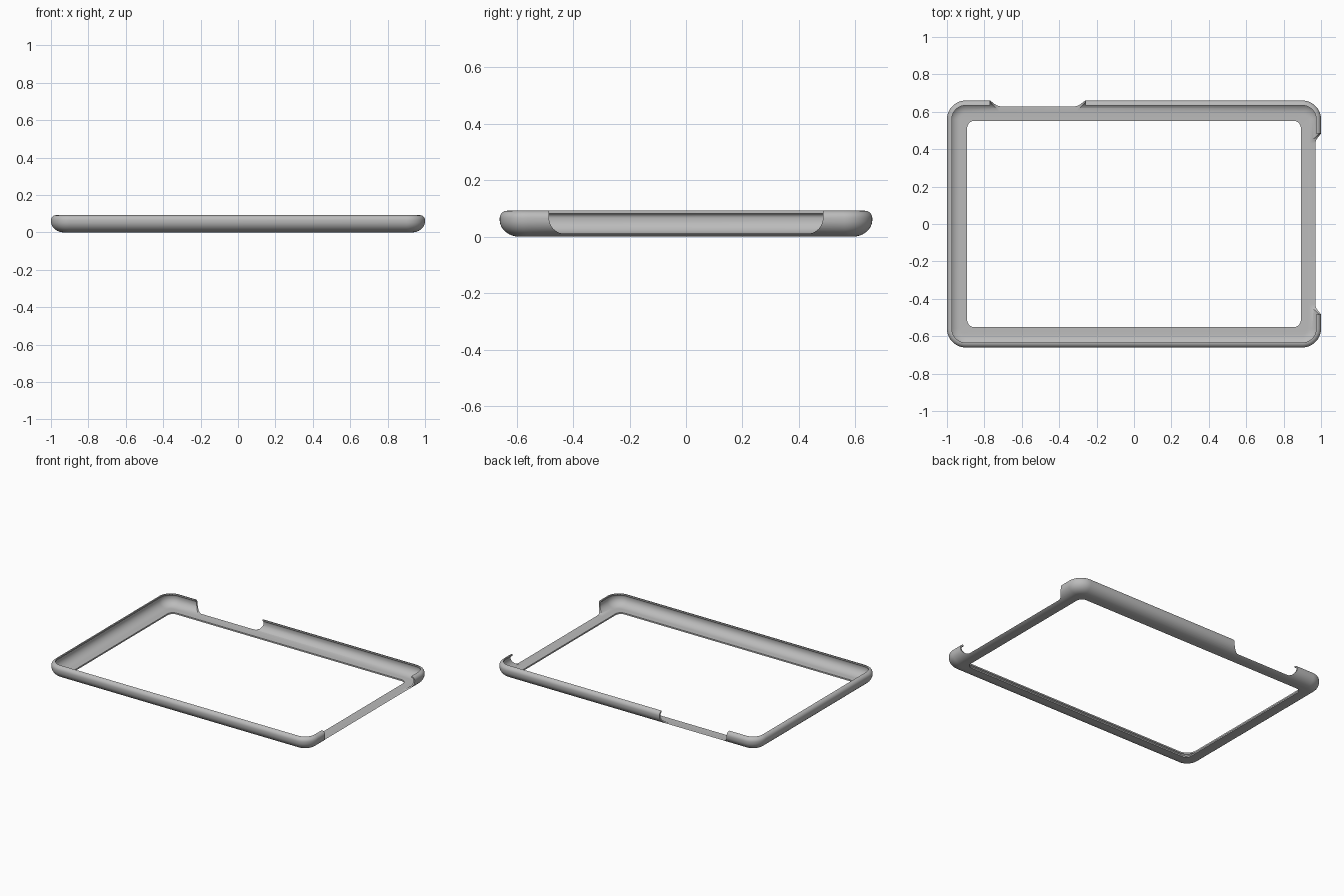
import bpy, bmesh, math

if "Cube" in bpy.data.objects:
    bpy.data.objects.remove(bpy.data.objects["Cube"])

HX, HY, H = 1.0, 0.66, 0.092

grey = bpy.data.materials.new("case grey")
grey.diffuse_color = (0.5, 0.5, 0.5, 1)
grey.use_nodes = True
grey.node_tree.nodes["Principled BSDF"].inputs["Base Color"].default_value = grey.diffuse_color


def new_object(name, bm):
    bmesh.ops.recalc_face_normals(bm, faces=bm.faces[:])
    mesh = bpy.data.meshes.new(name)
    bm.to_mesh(mesh)
    bm.free()
    mesh.materials.append(grey)
    ob = bpy.data.objects.new(name, mesh)
    bpy.context.collection.objects.link(ob)
    return ob


def arc(cx, cz, rx, rz, a0, a1, n):
    angles = [math.radians(a0 + (a1 - a0) * i / n) for i in range(n + 1)]
    return [(cx + rx * math.cos(a), cz + rz * math.sin(a)) for a in angles]


def rounded_loop(inset, n=12):
    """Rounded rectangle, drawn in from the outer edge."""
    r = max(0.1 - inset, 0.04)
    x, y = HX - inset - r, HY - inset - r
    pts = []
    for k, (sx, sy) in enumerate([(1, 1), (-1, 1), (-1, -1), (1, -1)]):
        pts += arc(sx * x, sy * y, r, r, 90 * k, 90 * k + 90, n)
    return pts


# Wall section as (inset, height): outer belly, curled lip, inner face, floor
section = [(0.108, 0.0)]
section += arc(0.07, 0.06, 0.07, 0.06, 270, 180, 12)
section += arc(0.026, 0.066, 0.026, 0.026, 180, 90, 7)
section += arc(0.026, 0.066, 0.016, 0.016, 90, 180, 6)
section += arc(0.07, 0.06, 0.06, 0.05, 180, 270, 12)
section += [(0.108, 0.01)]

# Frame: the section swept around the rounded rectangle
bm = bmesh.new()
rings = [[bm.verts.new((x, y, z)) for x, y in rounded_loop(d)] for d, z in section]
for a, b in zip(rings, rings[1:] + rings[:1]):
    for i in range(len(a)):
        j = (i + 1) % len(a)
        bm.faces.new((a[i], a[j], b[j], b[i]))
frame = new_object("bumper_frame", bm)


def notch_cutter(name, u0, u1, place):
    """Slot with rounded lower corners, extruded across one wall."""
    r, z0 = 0.055, 0.0105
    prof = [(u0, 0.2)] + arc(u0 + r, z0 + r, r, r, 180, 270, 10)
    prof += arc(u1 - r, z0 + r, r, r, 270, 360, 10) + [(u1, 0.2)]
    bm = bmesh.new()
    ends = [[bm.verts.new(place(u, w, z)) for u, z in prof] for w in (-0.1, 0.1)]
    n = len(prof)
    for e in ends:
        bm.faces.new(e)
    for i in range(n):
        j = (i + 1) % n
        bm.faces.new((ends[0][i], ends[0][j], ends[1][j], ends[1][i]))
    ob = new_object(name, bm)
    ob.hide_render = True
    ob.hide_set(True)
    return ob


# Openings in the right wall and the back wall
cutters = [
    notch_cutter("right_opening_cutter", -0.485, 0.485, lambda u, w, z: (HX + w, u, z)),
    notch_cutter("back_opening_cutter", -0.77, -0.26, lambda u, w, z: (u, HY + w, z)),
]
bpy.context.view_layer.objects.active = frame
frame.select_set(True)
for c in cutters:
    mod = frame.modifiers.new(c.name, 'BOOLEAN')
    mod.operation = 'DIFFERENCE'
    mod.solver = 'EXACT'
    mod.object = c
    bpy.ops.object.modifier_apply(modifier=mod.name)
for c in cutters:
    bpy.data.objects.remove(c)

bpy.ops.object.shade_smooth_by_angle(angle=math.radians(35))
